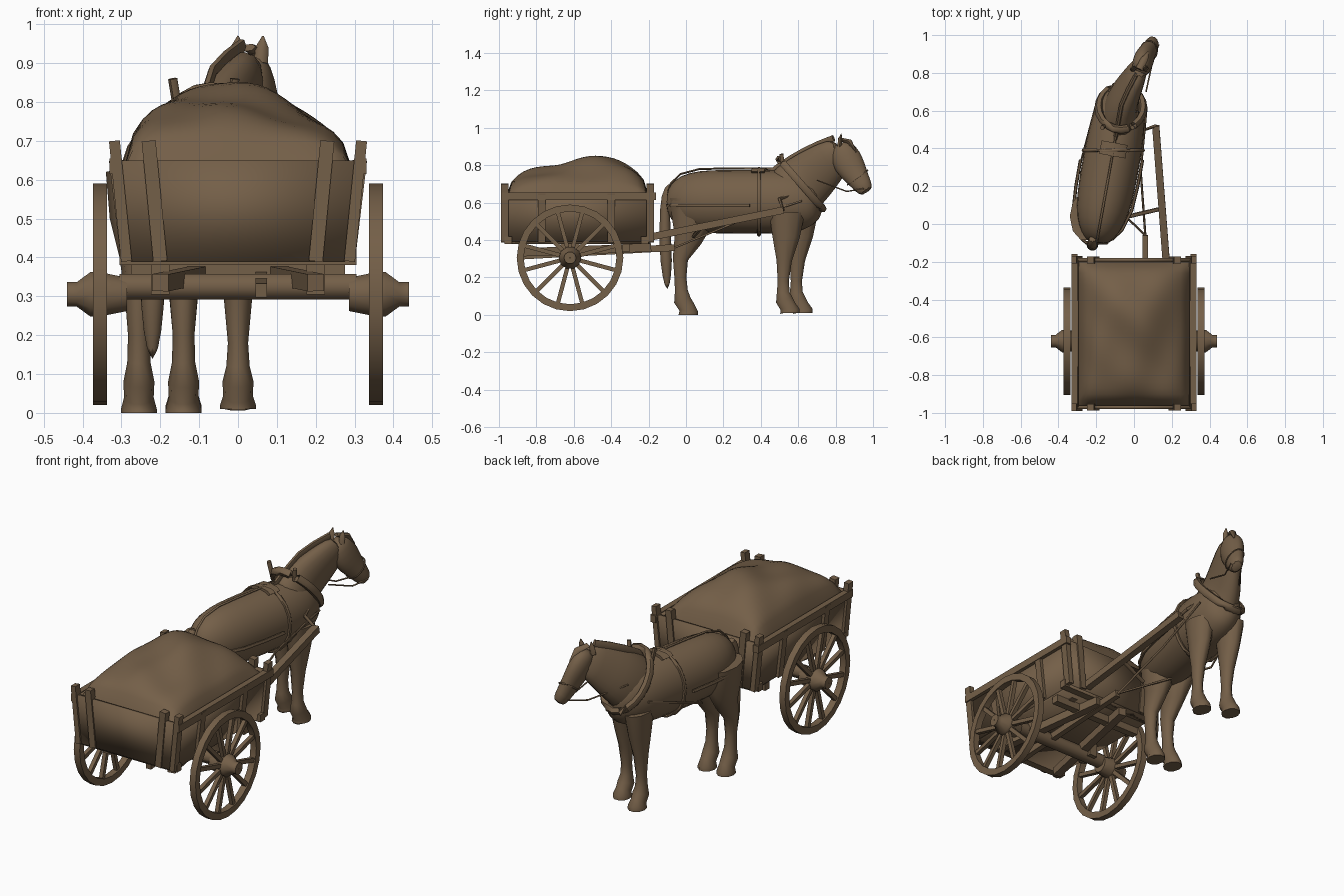
import bpy, bmesh, math
from mathutils import Vector

old = bpy.data.objects.get("Cube")
if old:
    bpy.data.objects.remove(old, do_unlink=True)

brown = bpy.data.materials.new("weathered brown")
brown.use_nodes = True
brown.diffuse_color = (.175, .115, .065, 1)
shader = next(node for node in brown.node_tree.nodes if node.type == 'BSDF_PRINCIPLED')
shader.inputs["Base Color"].default_value = brown.diffuse_color
shader.inputs["Roughness"].default_value = .9
SIDES = (("left", 1), ("right", -1))


def finish(name, verts, faces, rounded=False, angle=40):
    """Make a mesh object from simple geometry and shade it."""
    mesh = bpy.data.meshes.new(name)
    mesh.from_pydata([tuple(v) for v in verts], [], faces)
    bm = bmesh.new()
    bm.from_mesh(mesh)
    bmesh.ops.recalc_face_normals(bm, faces=bm.faces)
    bm.to_mesh(mesh)
    bm.free()
    mesh.materials.append(brown)
    obj = bpy.data.objects.new(name, mesh)
    bpy.context.collection.objects.link(obj)
    if rounded:
        obj.modifiers.new("Smooth form", 'SUBSURF').levels = 1
    bpy.ops.object.select_all(action='DESELECT')
    obj.select_set(True)
    bpy.context.view_layer.objects.active = obj
    bpy.ops.object.shade_smooth_by_angle(angle=math.radians(angle))
    return obj


def skin(name, rings, closed=False, rounded=False, angle=40):
    """Join equal rings of points with quads and cap the ends."""
    count, size = len(rings), len(rings[0])
    faces = []
    for i in range(count if closed else count - 1):
        here, there = i * size, (i + 1) % count * size
        for k in range(size):
            m = (k + 1) % size
            faces.append((here + k, here + m, there + m, there + k))
    if not closed:
        faces += [tuple(range(size)), tuple(range((count - 1) * size, count * size))]
    return finish(name, [v for ring in rings for v in ring], faces, rounded, angle)


def loft(name, path, sides=10, turn=0, closed=False, rounded=False):
    """Ellipses square to a path of (point, half width, half depth)."""
    points = [Vector(point) for point, width, depth in path]
    last = len(points) - 1
    rings = []
    for i, (point, width, depth) in enumerate(path):
        after = (i + 1) % len(points) if closed else min(i + 1, last)
        before = i - 1 if closed else max(i - 1, 0)
        along = (points[after] - points[before]).normalized()
        ref = Vector((1, 0, 0)) if abs(along.x) < .85 else Vector((0, 1, 0))
        across = (ref - along * ref.dot(along)).normalized()
        up = across.cross(along)
        angles = [math.tau * k / sides + turn for k in range(sides)]
        rings.append([points[i] + across * width * math.cos(a) + up * depth * math.sin(a) for a in angles])
    return skin(name, rings, closed, rounded, 60)


def beam(name, start, end, width, depth):
    """Square timber of the given half sizes."""
    wide, deep = width * math.sqrt(2), depth * math.sqrt(2)
    loft(name, [(start, wide, deep), (end, wide, deep)], 4, math.pi / 4).data.shade_flat()


def cord(name, points, radius):
    loft(name, [(point, radius, radius) for point in points], 6)


def lathe(name, profile, centre, steps):
    """Turn a closed (radius, x) profile about the x axis."""
    rings = []
    for i in range(steps):
        a = math.tau * i / steps
        rings.append([centre + Vector((x, r * math.cos(a), r * math.sin(a))) for r, x in profile])
    skin(name, rings, closed=True)


def board(name, corners):
    mod = finish(name, corners, [tuple(range(len(corners)))]).modifiers.new("Board", 'SOLIDIFY')
    mod.thickness, mod.offset = .02, 0


# Wheels with hub and twelve spokes
AXLE_Y, AXLE_Z, RADIUS, RIM = -.62, .305, .285, .018
for label, s in SIDES:
    centre = Vector((s * .355, AXLE_Y, AXLE_Z))
    inner = RADIUS - .037
    lathe(label + "_wheel_rim", [(RADIUS, -RIM), (RADIUS, RIM), (inner, RIM), (inner, -RIM)], centre, 24)
    hub = [(.002, -.07), (.045, -.07), (.06, 0), (.06, .025), (.033, .06), (.033, .085), (.002, .085)]
    lathe(label + "_wheel_hub", [(r, s * x) for r, x in hub], centre, 10)
    spokes = 12
    for k in range(spokes):
        a = math.tau * (k + .5) / spokes
        out = Vector((0, math.cos(a), math.sin(a)))
        beam(label + "_spoke", centre + out * .04, centre + out * (inner + .01), .011, .011)

# Cart box limits
REAR, FRONT, FLOOR, TOP, POST_TOP = -.97, -.19, .39, .65, .7
LOW, HIGH = .275, .305


def crossbar(name, half, y, z, thick):
    beam(name, (-half, y, z), (half, y, z), thick, thick)


# Undercarriage
cord("axle", [(-HIGH, AXLE_Y, .325), (HIGH, AXLE_Y, .325)], .038)
crossbar("rear_cross_timber", HIGH, REAR + .02, FLOOR + .01, .02)
crossbar("front_cross_timber", HIGH, FRONT - .03, FLOOR + .01, .02)
crossbar("pole_cross_bar", LOW, FRONT - .13, .36, .02)
for label, s in SIDES:
    beam(label + "_bolster", (s * .2, AXLE_Y, AXLE_Z), (s * .2, AXLE_Y, FLOOR), .024, .05)
    beam(label + "_chassis_beam", (s * .2, REAR + .1, .335), (s * .08, FRONT, .36), .022, .022)
POLE_END = (.06, -.06, .36)
beam("centre_pole", (.06, REAR + .1, .315), POLE_END, .015, .018)

# Flared box body
board("cart_floor", [(x, y, FLOOR) for x, y in ((-LOW, REAR), (LOW, REAR), (LOW, FRONT), (-LOW, FRONT))])
for label, y in (("rear", REAR), ("front", FRONT)):
    board(label + "_panel", [(-LOW, y, FLOOR), (LOW, y, FLOOR), (HIGH, y, TOP), (-HIGH, y, TOP)])
    for side, s in SIDES:
        beam(side + "_" + label + "_post", (s * .2, y, FLOOR), (s * .23, y, POST_TOP), .018, .018)
for label, s in SIDES:
    board(label + "_panel", [(s * LOW, REAR, FLOOR), (s * LOW, FRONT, FLOOR), (s * HIGH, FRONT, TOP), (s * HIGH, REAR, TOP)])
    rail_x, rail_z = s * (HIGH + .01), TOP - .015
    beam(label + "_top_rail", (rail_x, REAR - .02, rail_z), (rail_x, FRONT + .03, rail_z), .016, .02)
    for y, height in ((REAR, POST_TOP), (-.77, TOP), (-.4, TOP), (FRONT, POST_TOP)):
        beam(label + "_side_stake", (s * (LOW + .012), y, FLOOR), (s * (HIGH + .013), y, height), .014, .02)

# Covered load, a lumpy dome peaking ahead of the axle
STEPS = 24
verts, faces = [], []
for i in range(STEPS + 1):
    for j in range(STEPS + 1):
        u, v = 2 * i / STEPS - 1, 2 * j / STEPS - 1
        edge = max(0, (1 - abs(u) ** 4) * (1 - abs(v) ** 5)) ** .55
        swell = .15 + .075 * math.exp(-3 * (u * u + (v - .3) ** 2)) - .025 * u
        lump = .012 * math.sin(6 * u + 2 * v) * math.cos(5 * v - u)
        middle = (REAR + FRONT) / 2
        verts.append(((HIGH - .01) * u, middle + .385 * v, .625 + edge * (swell + lump)))
for i in range(STEPS):
    for j in range(STEPS):
        corner = i * (STEPS + 1) + j
        faces.append((corner, corner + STEPS + 1, corner + STEPS + 2, corner + 1))
finish("covered_load", verts, faces, angle=70)


# The horse stands askew and turns its head at the end of its spine
def spine(y, z):
    return Vector((-.18 + .18 * y + .35 * max(0, y - .65), y, z))


BODY_Z, GIRTH, DEPTH = .605, .158, .178


def barrel(y, power=4):
    """Fullness of the torso, rounding off at rump and chest."""
    t = (y - .315) / .42
    return math.sqrt(max(.1, 1 - abs(t) ** power))


torso = [-.1, -.08, -.03, .07, .2, .34, .48, .6, .68, .72]
loft("horse_torso", [(spine(y, BODY_Z), GIRTH * barrel(y), DEPTH * barrel(y, 6)) for y in torso], 12, rounded=True)

# Neck tapering evenly to the poll
BASE, POLL = Vector((0, .53, .62)), Vector((0, .84, .885))
neck, mane = [], []
for k in range(6):
    t = k / 5
    point = BASE.lerp(POLL, t)
    depth = .17 - .085 * t * t
    neck.append((spine(point.y, point.z), .115 - .07 * t, depth))
    mane.append((spine(point.y - depth * .6, point.z + depth * .7), .012, .02))
loft("horse_neck", neck, rounded=True)
loft("mane", mane, 6)

# Head and ears
HEAD = [(.82, .92, .035, .04), (.84, .875, .055, .08), (.87, .805, .055, .09),
        (.91, .745, .043, .068), (.945, .69, .04, .054), (.97, .655, .03, .04)]
loft("horse_head", [(spine(y, z), w, d) for y, z, w, d in HEAD], rounded=True)
for label, s in SIDES:
    offset = Vector((s * .032, 0, 0))
    loft(label + "_ear", [(spine(.82, .9) + offset, .018, .014), (spine(.825, .94) + offset, .017, .012),
                          (spine(.83, .97) + offset, .002, .002)], 6)
loft("forelock", [(spine(.82, .94), .02, .01), (spine(.875, .925), .02, .015), (spine(.91, .87), .005, .005)], 6)

# Tail
TAIL = [(-.07, .7, .025), (-.11, .65, .03), (-.115, .48, .03), (-.105, .28, .04), (-.1, .13, .01)]
loft("tail", [((-.22, y, z), r, r) for y, z, r in TAIL], 8, rounded=True)

# Legs, as (y, z, half width) down to the hoof
HIND = [(.04, .62, .085), (.035, .5, .075), (.01, .4, .05), (-.03, .3, .036), (-.03, .2, .028),
        (-.025, .13, .03), (-.02, .08, .04), (.005, .04, .038), (.012, .01, .046), (.012, 0, .046)]
FORE = [(.57, .55, .065), (.565, .42, .05), (.555, .29, .036), (.55, .18, .026),
        (.55, .12, .03), (.555, .08, .04), (.575, .045, .038), (.585, .02, .046), (.585, .01, .046)]
for label, shape, x, shift in (("left_hind", HIND, -.14, 0), ("right_hind", HIND, -.255, 0),
                               ("left_fore", FORE, 0, -.03), ("right_fore", FORE, -.14, .04)):
    rings = []
    for y, z, width in shape:
        flare = 1.55 if z > .35 else 1.2
        rings.append(((x, y + shift, z), width, width * flare))
    loft(label + "_leg", rings)


def hoop(name, y, z, wide, tall, lean, radius):
    """Closed band round the animal, leaning back from upright."""
    band, count = [], 20
    for k in range(count):
        a = math.tau * k / count
        rise = tall * math.sin(a)
        offset = Vector((wide * math.cos(a), -rise * math.sin(lean), rise * math.cos(lean)))
        band.append((spine(y, z) + offset, radius, radius))
    loft(name, band, 6, closed=True)


# Harness bands
hoop("collar", .615, .7, .118, .175, .72, .022)
hoop("girth_strap", .39, BODY_Z, GIRTH, DEPTH, 0, .01)
hoop("noseband", .917, .735, .044, .066, -.95, .004)
loft("saddle_pad", [(spine(y, .768), .07, .02) for y in (.36, .43)], 8)

# Straps that follow the torso
straps = {label: [spine(y, BODY_Z - .02) + Vector((s * (GIRTH * barrel(y) + .006), 0, 0))
                  for y in torso if y < .4] for label, s in SIDES}
cord("breeching", straps["left"][::-1] + straps["right"], .009)
cord("back_strap", [spine(y, BODY_Z + DEPTH * barrel(y, 6)) for y in torso if y < .5], .006)
for label, s in SIDES:
    def beside(y, z, gap):
        return spine(y, z) + Vector((s * gap, 0, 0))
    cord(label + "_hame_tip", [beside(.52, .79, .07), beside(.51, .86, .08)], .012)
    cord(label + "_rein", [beside(.95, .675, .035), beside(.86, .66, .05), beside(.7, .72, .1)], .004)
    cord(label + "_trace", [POLE_END, beside(.28, .5, .165), beside(.62, .61, .135)], .006)

# Shaft and swing bar
SHAFT_END = (.115, .52, .56)
beam("shaft", (.18, FRONT - .13, FLOOR), SHAFT_END, .019, .019)
cord("swing_bar", [(-.03, .04, .42), (.14, .08, .465)], .011)
cord("shaft_strap", [SHAFT_END, (.06, .5, .62), (.04, .56, .64)], .009)
